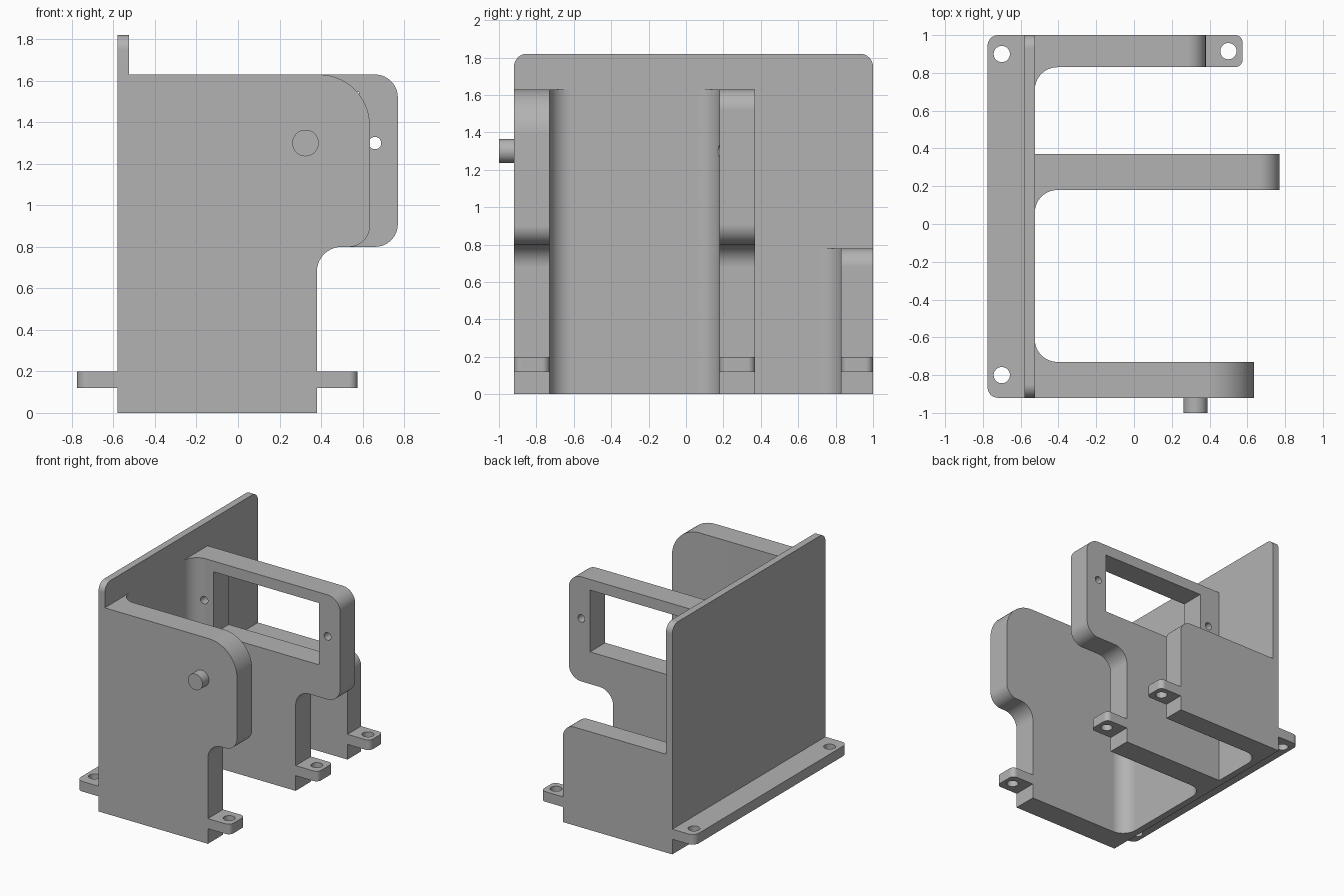
import bpy, bmesh, math
from mathutils import Vector

cube = bpy.data.objects.get("Cube")
if cube:
    bpy.data.objects.remove(cube, do_unlink=True)

grey = bpy.data.materials.new("plain grey")
grey.use_nodes = True
GREY = (0.45, 0.45, 0.45, 1)
grey.diffuse_color = GREY
grey.node_tree.nodes["Principled BSDF"].inputs["Base Color"].default_value = GREY


def rounded(corners, steps=14):
    """Outline from (u, v) or (u, v, radius) right-angled corners."""
    out = []
    for i, c in enumerate(corners):
        p = Vector(c[:2])
        if len(c) == 2:
            out.append(p)
            continue
        a = (Vector(corners[i - 1][:2]) - p).normalized() * c[2]
        b = (Vector(corners[(i + 1) % len(corners)][:2]) - p).normalized() * c[2]
        for k in range(steps + 1):
            t = k / steps * math.pi / 2
            out.append(p + a * (1 - math.sin(t)) + b * (1 - math.cos(t)))
    return [p for i, p in enumerate(out) if (p - out[i - 1]).length > 1e-5]


def prism(name, outline, axis, lo, hi):
    """Extrude an outline along an axis from lo to hi."""
    place = {"X": lambda p, d: (d, p[0], p[1]),
             "Y": lambda p, d: (p[0], d, p[1]),
             "Z": lambda p, d: (p[0], p[1], d)}[axis]
    bm = bmesh.new()
    face = bm.faces.new([bm.verts.new(place(p, lo)) for p in outline])
    top = bmesh.ops.extrude_face_region(bm, geom=[face])["geom"]
    bmesh.ops.translate(bm, vec=Vector(place((0, 0), hi - lo)),
                        verts=[g for g in top if isinstance(g, bmesh.types.BMVert)])
    bmesh.ops.recalc_face_normals(bm, faces=bm.faces)
    mesh = bpy.data.meshes.new(name)
    bm.to_mesh(mesh)
    bm.free()
    mesh.materials.append(grey)
    obj = bpy.data.objects.new(name, mesh)
    bpy.context.collection.objects.link(obj)
    return obj


def circle(u, v, r, n=32):
    return [(u + r * math.cos(2 * math.pi * k / n), v + r * math.sin(2 * math.pi * k / n))
            for k in range(n)]


def rect(u0, v0, u1, v1):
    return [(u0, v0), (u1, v0), (u1, v1), (u0, v1)]


def combine(target, tool, operation):
    mod = target.modifiers.new("combine", "BOOLEAN")
    mod.operation, mod.solver, mod.object = operation, "EXACT", tool
    bpy.context.view_layer.objects.active = target
    bpy.ops.object.modifier_apply(modifier=mod.name)
    bpy.data.objects.remove(tool, do_unlink=True)


BACK, WALL, STEM = -0.58, -0.525, 0.38
FRONT_Y, REAR_Y = -0.92, 1.0

# Tall upright plate that carries everything
bracket = prism("bracket", rounded([(FRONT_Y, 0), (REAR_Y, 0), (REAR_Y, 1.82, 0.07),
                                    (FRONT_Y, 1.82, 0.07)]), "X", BACK, WALL)


def side_profile(reach, low_r, top_r):
    return rounded([(BACK, 0), (STEM, 0), (STEM, 0.8, 0.12), (reach, 0.8, low_r),
                    (reach, 1.63, top_r), (BACK, 1.63)])


# Panels: name, outline, y range, height, inner face, direction of the root fillet
panels = [
    ("front_panel", side_profile(0.635, 0.1, 0.245), FRONT_Y, -0.73, 1.63, -0.73, 1),
    ("middle_panel", side_profile(0.77, 0.11, 0.11), 0.18, 0.37, 1.63, 0.18, -1),
    ("rear_panel", rounded([(BACK, 0), (STEM, 0), (STEM, 0.78, 0.1), (BACK, 0.78)]),
     0.83, REAR_Y, 0.78, 0.83, -1),
]
holes = []
R = 0.12
for name, outline, y0, y1, height, inner, s in panels:
    combine(bracket, prism(name, outline, "Y", y0, y1), "UNION")
    # Root fillet between panel and plate
    fillet = rounded([(WALL - 0.02, inner - s * 0.03), (WALL - 0.02, inner + s * R),
                      (WALL, inner + s * R), (WALL, inner, R),
                      (WALL + R, inner), (WALL + R, inner - s * 0.03)])
    combine(bracket, prism("root_fillet", fillet, "Z", 0, height), "UNION")
    # Screw tab
    tab = rounded([(STEM - 0.05, y0), (0.575, y0, 0.04), (0.575, y1, 0.04), (STEM - 0.05, y1)])
    combine(bracket, prism("screw_tab", tab, "Z", 0.12, 0.2), "UNION")
    holes.append((0.5, (y0 + y1) / 2))

# Long mounting flange behind the plate
flange = rounded([(-0.775, FRONT_Y, 0.055), (WALL - 0.02, FRONT_Y),
                  (WALL - 0.02, REAR_Y), (-0.775, REAR_Y, 0.055)])
combine(bracket, prism("mounting_flange", flange, "Z", 0.12, 0.2), "UNION")
holes += [(-0.7, 0.9), (-0.7, -0.8)]

# Peg on the front panel
combine(bracket, prism("peg", circle(0.325, 1.3, 0.064), "Y", -1.0, -0.88), "UNION")

# Screw holes, window and its two small fixing holes
for x, y in holes:
    combine(bracket, prism("hole_cutter", circle(x, y, 0.043), "Z", 0.05, 0.3), "DIFFERENCE")
combine(bracket, prism("window_cutter", rect(-0.34, 1.055, 0.583, 1.545), "Y", 0, 0.5), "DIFFERENCE")
for x in (-0.42, 0.66):
    combine(bracket, prism("hole_cutter", circle(x, 1.3, 0.03, 24), "Y", 0, 0.5), "DIFFERENCE")

# Smooth rounded edges, keep flats flat
bpy.ops.object.select_all(action="DESELECT")
bracket.select_set(True)
bpy.context.view_layer.objects.active = bracket
bpy.ops.object.shade_smooth_by_angle(angle=math.radians(30))
weighted = bracket.modifiers.new("flat_faces", "WEIGHTED_NORMAL")
weighted.keep_sharp = True
